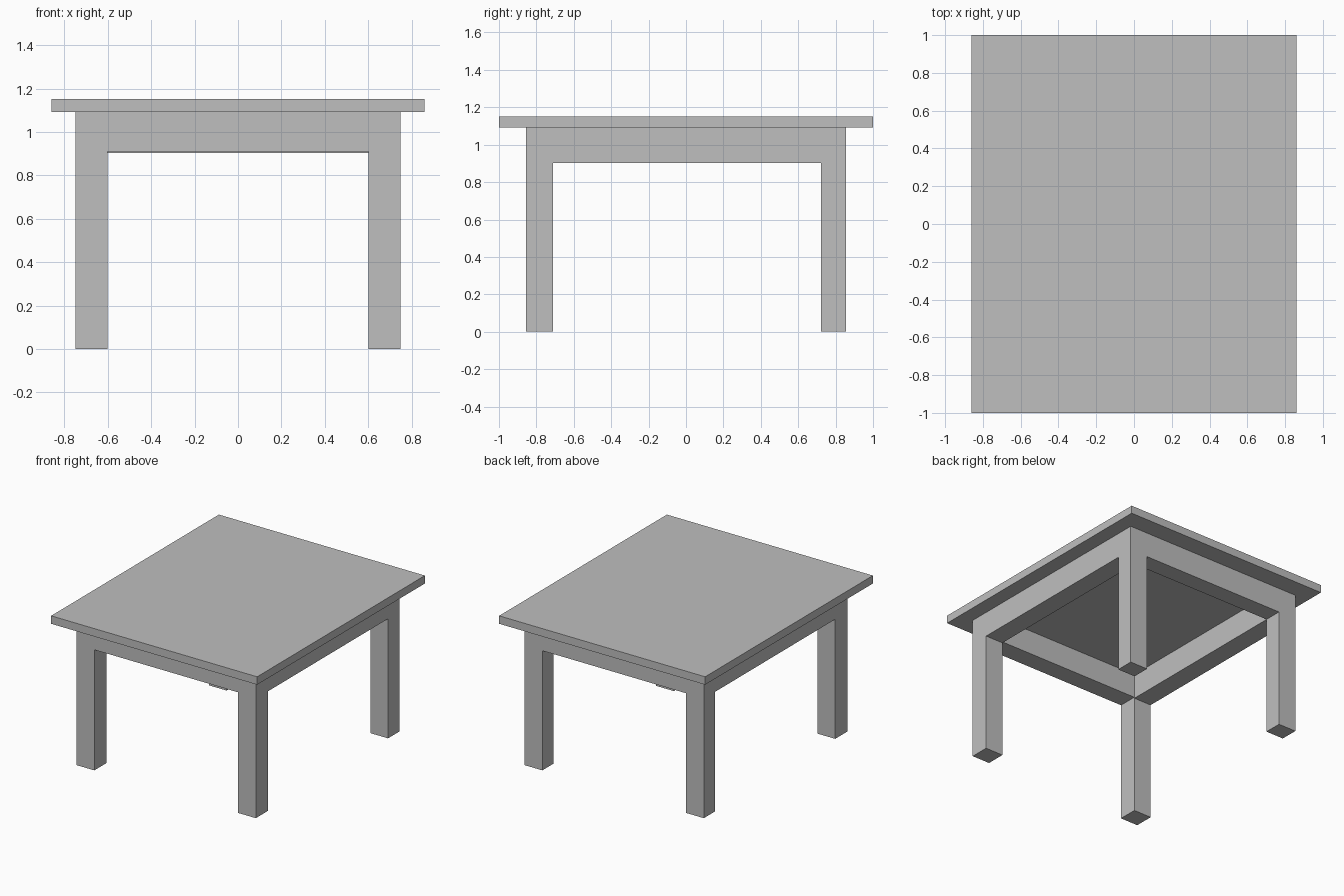
import bpy

if "Cube" in bpy.data.objects:
    bpy.data.objects.remove(bpy.data.objects["Cube"])

# one plain grey for the whole table
grey = bpy.data.materials.new("light grey")
grey.diffuse_color = (0.52, 0.52, 0.52, 1.0)
grey.use_nodes = True
grey.node_tree.nodes["Principled BSDF"].inputs["Base Color"].default_value = grey.diffuse_color


def box(name, x, y, z):
    """Box spanning the given (min, max) ranges."""
    bpy.ops.mesh.primitive_cube_add(size=1, location=[sum(r) / 2 for r in (x, y, z)])
    ob = bpy.context.object
    ob.name = name
    ob.scale = [r[1] - r[0] for r in (x, y, z)]
    bpy.ops.object.transform_apply(location=False, rotation=False, scale=True)
    ob.data.materials.append(grey)
    return ob


UNDER = 1.092                      # underside of the table top
X_SIDES = {"left": (-0.748, -0.60), "right": (0.60, 0.748)}
Y_SIDES = {"front": (-0.856, -0.711), "back": (0.721, 0.856)}
APRON_Z = {"front": 0.91, "back": 0.903}

# table top
box("table_top", (-0.86, 0.86), (-1.0, 1.0), (UNDER, 1.152))

# four square legs, running up to the top
for yn, ys in Y_SIDES.items():
    for xn, xs in X_SIDES.items():
        box(f"{yn}_{xn}_leg", xs, ys, (0.0, UNDER))

# aprons as thick as the legs, between them
for yn, ys in Y_SIDES.items():
    box(f"{yn}_apron", (-0.60, 0.60), ys, (APRON_Z[yn], UNDER))
for xn, xs in X_SIDES.items():
    box(f"{xn}_apron", xs, (-0.711, 0.721), (0.902, UNDER))
